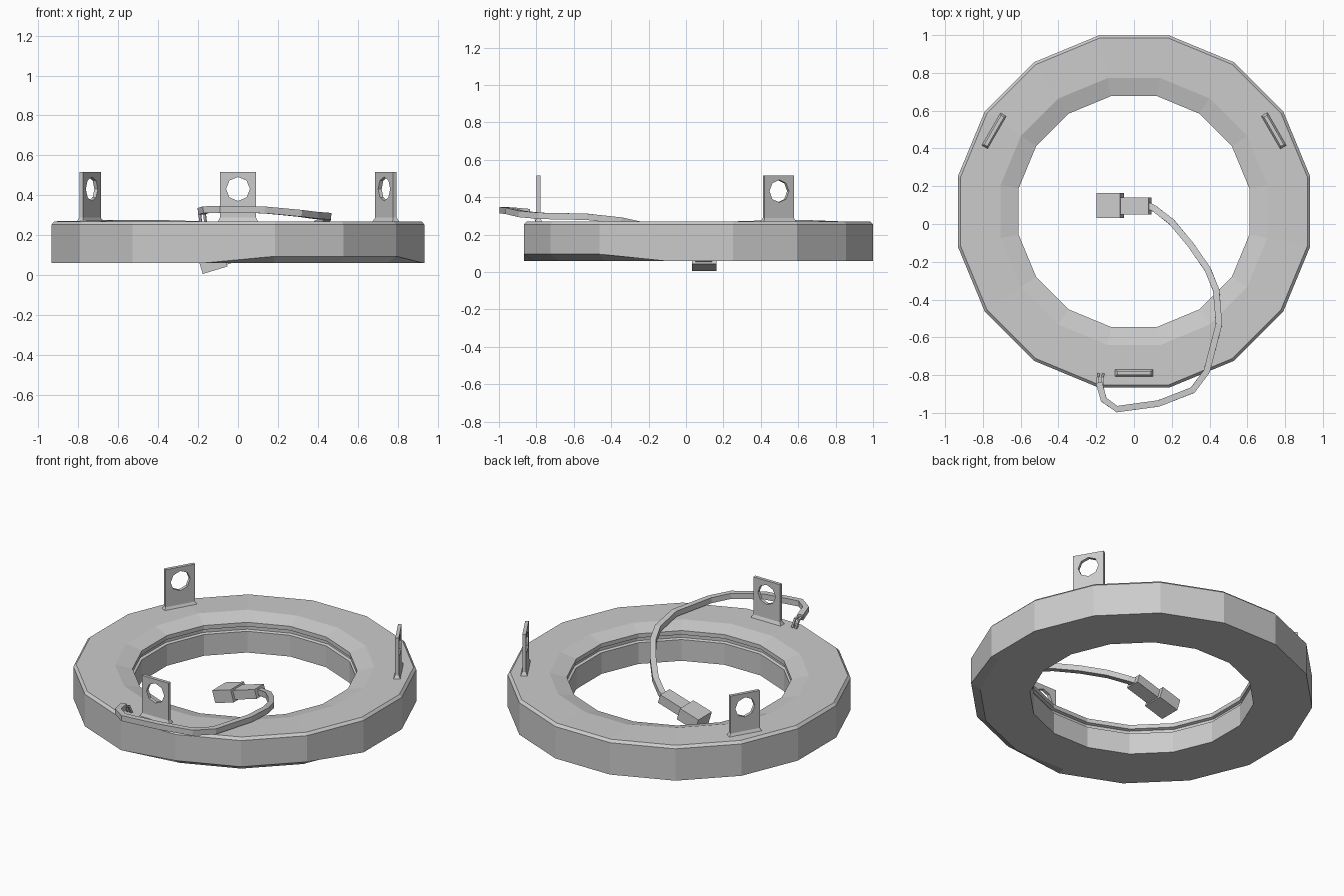
import bpy, bmesh
from math import cos, sin, pi, radians, atan
from mathutils import Vector, Matrix

if "Cube" in bpy.data.objects:
    bpy.data.objects.remove(bpy.data.objects["Cube"])

grey = bpy.data.materials.new("light_grey")
grey.use_nodes = True
grey.diffuse_color = (0.6, 0.6, 0.6, 1)
grey.node_tree.nodes["Principled BSDF"].inputs["Base Color"].default_value = (0.6, 0.6, 0.6, 1)

CENTRE = Vector((0, 0.066, 0))
SIDES = 16


def finish(name, bm):
    bmesh.ops.recalc_face_normals(bm, faces=bm.faces)
    mesh = bpy.data.meshes.new(name)
    bm.to_mesh(mesh)
    bm.free()
    mesh.materials.append(grey)
    ob = bpy.data.objects.new(name, mesh)
    bpy.context.collection.objects.link(ob)
    return ob


def bridge(bm, a, b):
    n = len(a)
    for i in range(n):
        bm.faces.new((a[i], a[(i + 1) % n], b[(i + 1) % n], b[i]))


# Ring: closed profile (radius, height) turned around the centre
profile = [(0.623, 0.06), (0.623, 0.19), (0.64, 0.195), (0.64, 0.215),
           (0.623, 0.22), (0.623, 0.245), (0.72, 0.269), (0.936, 0.27),
           (0.951, 0.255), (0.951, 0.06), (0.9, 0.06)]
RIM, RISE = 9, 6
bm = bmesh.new()
loops = []
for j, (r, z) in enumerate(profile):
    loop = []
    for k in range(SIDES):
        a = (k + 0.5) * 2 * pi / SIDES
        h = z
        if j == RIM and k in (12, 13, 14):      # cut under the front left
            h += 0.035
        if j == RISE and k in (5, 6):           # raised crease at the back right
            h += 0.008
        loop.append(bm.verts.new(CENTRE + Vector((r * cos(a), r * sin(a), h))))
    loops.append(loop)
for j in range(len(loops)):
    bridge(bm, loops[j], loops[(j + 1) % len(loops)])
finish("ring_body", bm)


# Mounting tab: pierced plate with a flared foot
def mounting_tab(name, angle):
    bm = bmesh.new()
    w, low, high, hole_z, hole_r = 0.09, 0.26, 0.517, 0.432, 0.06
    outline = [(w, hole_z), (w, high), (0, high), (-w, high),
               (-w, hole_z), (-w, low), (0, low), (w, low)]
    rings = []
    for y in (-0.01, 0.01):
        outer = [bm.verts.new((x, y, z)) for x, z in outline]
        inner = [bm.verts.new((hole_r * cos(k * pi / 4), y, hole_z + hole_r * sin(k * pi / 4)))
                 for k in range(8)]
        bridge(bm, outer, inner)
        rings.append((outer, inner))
    for front, back in zip(*rings):
        bridge(bm, front, back)
    foot = []
    for x, y, z in ((0.103, 0.021, 0.265), (w, 0.01, 0.288)):
        foot.append([bm.verts.new((sx * x, sy * y, z))
                     for sx, sy in ((-1, -1), (1, -1), (1, 1), (-1, 1))])
    bridge(bm, *foot)
    bm.faces.new(foot[0])
    bm.faces.new(foot[1])
    ob = finish(name, bm)
    place = Vector((cos(angle), sin(angle), 0)) * 0.855
    ob.matrix_world = Matrix.Translation(CENTRE + place) @ Matrix.Rotation(angle + pi / 2, 4, "Z")


for name, degrees in (("front_tab", -90), ("left_tab", 30), ("right_tab", 150)):
    mounting_tab(name, radians(degrees))


# Cables: square section swept along a path
def sweep(name, points, half):
    pts = [Vector(p) for p in points]
    bm = bmesh.new()
    loops = []
    for i, p in enumerate(pts):
        t = (pts[min(i + 1, len(pts) - 1)] - pts[max(i - 1, 0)]).normalized()
        side = t.cross(Vector((0, 0, 1))).normalized()
        up = side.cross(t)
        loops.append([bm.verts.new(p + (side * a + up * b) * half)
                      for a, b in ((-1, -1), (1, -1), (1, 1), (-1, 1))])
    for a, b in zip(loops, loops[1:]):
        bridge(bm, a, b)
    bm.faces.new(loops[0])
    bm.faces.new(loops[-1])
    finish(name, bm)


sweep("cable", [
    (0.07, 0.1, 0.12), (0.11, 0.08, 0.13), (0.2, 0.01, 0.165), (0.3, -0.11, 0.21),
    (0.39, -0.24, 0.25), (0.435, -0.35, 0.275), (0.45, -0.53, 0.295),
    (0.385, -0.78, 0.3), (0.31, -0.88, 0.31), (0.13, -0.95, 0.327),
    (-0.09, -0.98, 0.33), (-0.16, -0.93, 0.328), (-0.185, -0.84, 0.32)], 0.017)
for name, x in (("left_wire", -0.168), ("right_wire", -0.192)):
    sweep(name, [(x, -0.85, 0.322), (x, -0.815, 0.315), (x + 0.005, -0.795, 0.265)], 0.006)


# Plug: two tilted blocks at the cable end
def block(name, centre, size):
    bm = bmesh.new()
    bmesh.ops.create_cube(bm, size=1)
    bmesh.ops.scale(bm, vec=size, verts=bm.verts)
    ob = finish(name, bm)
    ob.matrix_world = Matrix.Translation(centre) @ Matrix.Rotation(-atan(0.3), 4, "Y")


block("plug_housing", (-0.125, 0.098, 0.061), (0.13, 0.13, 0.075))
block("plug_collar", (0.01, 0.095, 0.102), (0.155, 0.09, 0.055))
